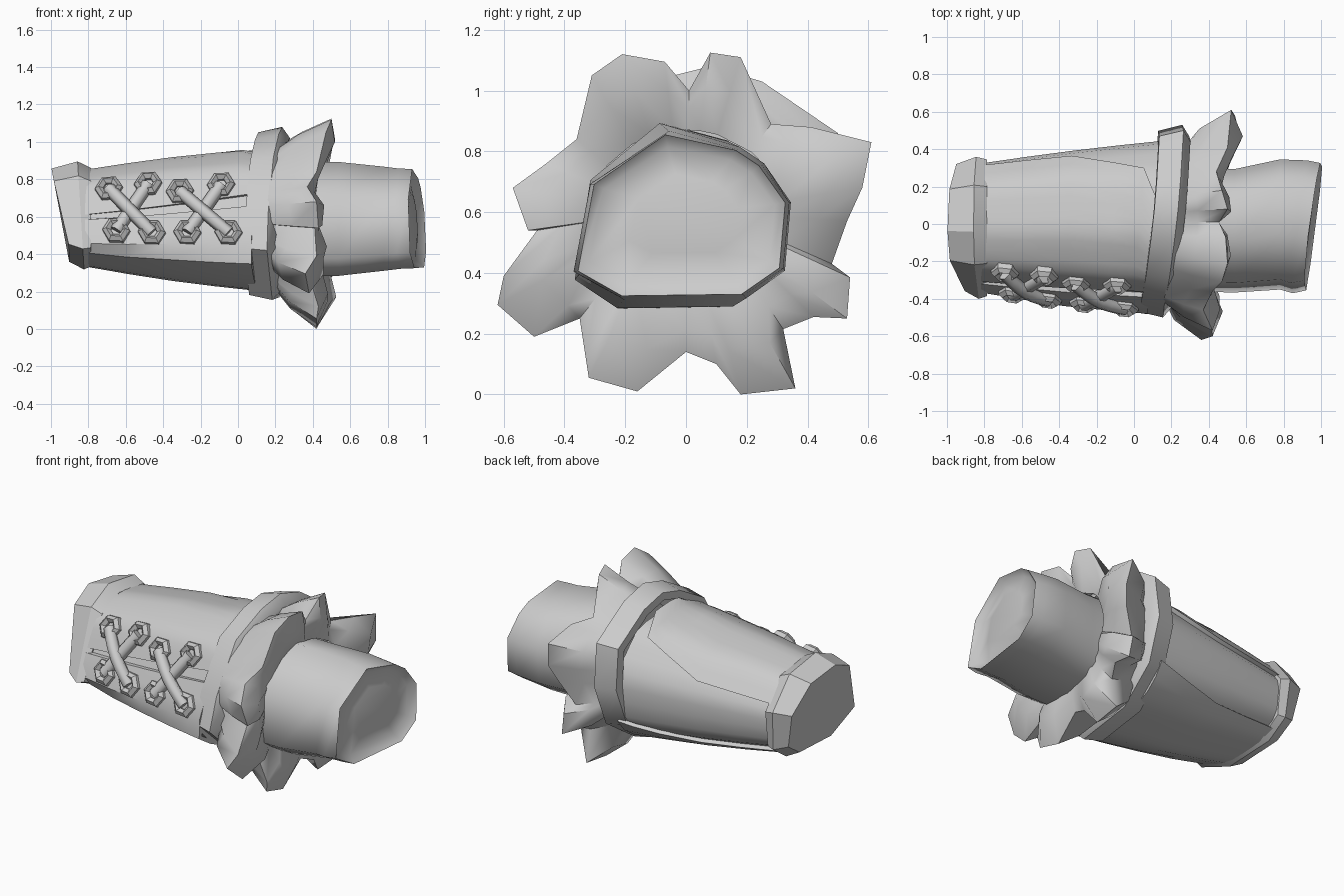
import bpy, math
from mathutils import Vector

if "Cube" in bpy.data.objects:
    bpy.data.objects.remove(bpy.data.objects["Cube"])

mat = bpy.data.materials.new("plain_grey")
mat.diffuse_color = (0.6, 0.6, 0.6, 1)
mat.use_nodes = True
mat.node_tree.nodes["Principled BSDF"].inputs["Base Color"].default_value = mat.diffuse_color


def make(name, verts, faces, angle=35):
    me = bpy.data.meshes.new(name)
    me.from_pydata([tuple(v) for v in verts], [], faces)
    me.materials.append(mat)
    ob = bpy.data.objects.new(name, me)
    bpy.context.collection.objects.link(ob)
    bpy.context.view_layer.objects.active = ob
    ob.select_set(True)
    bpy.ops.object.mode_set(mode='EDIT')
    bpy.ops.mesh.select_all(action='SELECT')
    bpy.ops.mesh.normals_make_consistent(inside=False)
    bpy.ops.object.mode_set(mode='OBJECT')
    bpy.ops.object.shade_smooth_by_angle(angle=math.radians(angle))
    ob.select_set(False)
    return ob


def loft(name, rings, caps=(False, False), loop=False, angle=35):
    """Skin a list of closed rings with equal point counts."""
    n, m = len(rings[0]), len(rings)
    verts = [p for r in rings for p in r]
    faces = []
    for i in range(m if loop else m - 1):
        for j in range(n):
            k, a, b = (j + 1) % n, i * n, ((i + 1) % m) * n
            faces.append((a + j, a + k, b + k, b + j))
    if caps[0]:
        faces.append(tuple(range(n)))
    if caps[1]:
        faces.append(tuple(range((m - 1) * n, m * n)))
    return make(name, verts, faces, angle)


def ring(poly, sy, xf, sz=None, up=0.0, dy=0.0):
    """Scale a (y, z) outline about the arm axis and place it at x = xf(y, z)."""
    out = []
    for y, z in poly:
        y, z = y * sy + dy, 0.6 + (z - 0.6) * (sz or sy) + up
        out.append((xf(y, z), y, z))
    return out


# Cross-sections of the wrist and of the sleeve with its end cuff
WRIST = [(-0.07, 0.85), (0.17, 0.80), (0.25, 0.75), (0.34, 0.63), (0.32, 0.42),
         (0.19, 0.335), (-0.22, 0.33), (-0.37, 0.41), (-0.315, 0.69)]
SLEEVE = [(-0.04, 0.855), (0.2, 0.82), (0.345, 0.65), (0.32, 0.43),
          (0.19, 0.345), (-0.14, 0.33), (-0.385, 0.43), (-0.21, 0.785)]


def radius(a):
    """Distance from the axis to the sleeve outline in direction a."""
    dy, dz = math.cos(a), math.sin(a)
    for (y0, z0), (y1, z1) in zip(SLEEVE, SLEEVE[1:] + SLEEVE[:1]):
        z0, z1 = z0 - 0.6, z1 - 0.6
        ey, ez = y1 - y0, z1 - z0
        det = ey * dz - ez * dy
        if abs(det) < 1e-9:
            continue
        s = (z0 * dy - y0 * dz) / det
        r = (y0 + s * ey) * dy + (z0 + s * ez) * dz
        if -1e-6 <= s <= 1 + 1e-6 and r > 0:
            return r
    return 0.3


# Sleeve surface: t runs along the arm, a runs around it
def surf(t, a, off=0.0):
    r = sum(radius(a + d) for d in (-0.1, 0, 0.1)) / 3
    bulge = 0.02 * math.sin(math.pi * t)
    y = ((0.95 + 0.36 * t + bulge) * r + off) * math.cos(a)
    z = 0.6 - 0.005 * t + ((0.90 + 0.47 * t + 2 * bulge) * r + off) * math.sin(a)
    return Vector((-0.82 + 0.94 * t + 0.1 * y * t, y, z))


loft("under_sleeve", [[surf(i / 4, math.tau * j / 32) for j in range(32)] for i in range(5)],
     (True, True))


# Wrapped leather panels, leaving a laced slit in front and a gap behind
def lerp(keys, t):
    for (t0, v0), (t1, v1) in zip(keys, keys[1:]):
        if t <= t1:
            return v0 + (v1 - v0) * (t - t0) / (t1 - t0)
    return keys[-1][1]


def panel(name, start, end):
    ts, n = (0, 0.25, 0.5, 0.75, 0.9, 1.0), 14
    verts = [surf(t, math.radians(lerp(start, t) + (lerp(end, t) - lerp(start, t)) * j / n), off)
             for off in (0.0, 0.025) for t in ts for j in range(n + 1)]
    w, h = n + 1, len(ts)
    o = w * h
    faces = []
    for i in range(h - 1):
        for j in range(n):
            q = (i * w + j, i * w + j + 1, (i + 1) * w + j + 1, (i + 1) * w + j)
            faces += [q, tuple(v + o for v in reversed(q))]
        for j in (0, n):
            faces.append((i * w + j, (i + 1) * w + j, (i + 1) * w + j + o, i * w + j + o))
    for i in (0, h - 1):
        for j in range(n):
            a = i * w + j
            faces.append((a, a + 1, a + 1 + o, a + o))
    make(name, verts, faces)


panel("upper_panel", [(0, 178), (1, 161)], [(0, 18), (0.5, 20), (0.9, 42), (1, 72)])
panel("lower_panel", [(0, 183), (1, 171)], [(0, 318), (0.5, 322), (1, 335)])


# Closed end cuff
def end_x(y, z):
    return -1.0 + 0.2 * max(0, 0.8 - z) + 0.07 * abs(y)


loft("end_cuff", [ring(SLEEVE, 0.93, end_x, 0.95, 0.015),
                  ring(SLEEVE, 1.04, lambda y, z: -0.84 + 0.06 * (0.6 - z), 1.10, 0.015),
                  ring(SLEEVE, 1.0, lambda y, z: -0.785, 1.0, 0.005),
                  ring(SLEEVE, 0.9, lambda y, z: -0.785)], (True, True), angle=30)

# Wide band at the large end of the sleeve
BAND = [(0.08, 1.08), (0.25, 1.03), (0.5, 0.86), (0.53, 0.6), (0.43, 0.34), (0.18, 0.17),
        (-0.22, 0.155), (-0.50, 0.42), (-0.44, 0.62), (-0.29, 0.92), (-0.08, 1.04)]


def band_x(x0):
    return lambda y, z: x0 + 0.1 * y + 0.06 * max(0, z - 0.7)


loft("wide_band", [ring(BAND, s, band_x(x)) for s, x in
                   ((0.84, 0.08), (0.94, 0.08), (1.0, 0.205), (0.88, 0.25), (0.80, 0.25))],
     loop=True, angle=42)

# Leafy ruffle: outline points (y, z, x), eight petals
TIPS = [(-0.36, 0.84, .42), (-0.31, 1.05, .47), (-0.21, 1.12, .50), (-0.07, 1.095, .49),
        (0.01, 1.0, .455), (0.08, 1.125, .50), (0.18, 1.11, .47), (0.28, 0.89, .44),
        (0.41, 0.88, .50), (0.61, 0.83, .52), (0.58, 0.68, .54), (0.53, 0.57, .50),
        (0.48, 0.43, .42), (0.54, 0.385, .46), (0.53, 0.25, .48), (0.42, 0.255, .49),
        (0.32, 0.215, .43), (0.36, 0.02, .43), (0.18, 0.0, .42), (0.10, 0.10, .45),
        (0.0, 0.14, .43), (-0.16, 0.01, .42), (-0.32, 0.055, .42), (-0.33, 0.12, .43),
        (-0.35, 0.25, .39), (-0.5, 0.19, .38), (-0.62, 0.295, .36), (-0.6, 0.39, .42),
        (-0.49, 0.54, .41), (-0.52, 0.54, .43), (-0.57, 0.68, .42), (-0.46, 0.76, .37)]


def ruffle_ring(ry, rz, x):
    out = []
    for y, z, _ in TIPS:
        a = math.atan2(z - 0.58, y)
        out.append((x + 0.08 * y, ry * math.cos(a), 0.59 + rz * math.sin(a)))
    return out


def blend(p, q, f, k):
    """Mix two rings and push the far-reaching petals along the arm by k."""
    out = []
    for a, b, (y, z, _) in zip(p, q, TIPS):
        reach = max(0, math.hypot(y, z - 0.58) - 0.42)
        out.append(Vector(a).lerp(Vector(b), f) + Vector((k * reach, 0, 0)))
    return out


outer = ruffle_ring(0.42, 0.38, 0.2)
tips = [(x, y, z) for y, z, x in TIPS]
inner = ruffle_ring(0.32, 0.28, 0.45)
loft("leaf_ruffle", [outer, blend(outer, tips, 0.55, -0.2), tips,
                     blend(tips, inner, 0.45, 0.3), inner], angle=50)


# Wrist tube with slanted rim around a gently domed end
def rim(dx):
    return lambda y, z: 0.955 + dx + 0.13 * y + 0.06 * (0.6 - z)


loft("wrist_tube", [ring(WRIST, 0.92, lambda y, z: 0.25, 1.18, 0, -0.02),
                    ring(WRIST, 0.93, lambda y, z: 0.54, 1.17, 0, -0.022),
                    ring(WRIST, 0.98, lambda y, z: 0.78, 1.07, 0, 0.012), ring(WRIST, 1.0, rim(-0.07), 1.03),
                    ring(WRIST, 0.96, rim(0.0), 1.02), ring(WRIST, 0.86, rim(-0.04)),
                    ring(WRIST, 0.5, rim(-0.02))], (True, True), angle=80)


# Lacing: hexagonal eyelets and crossed cords lying on the panels
def on_sleeve(x, z, off):
    t, a = (x + 0.82) / 0.94, math.pi
    for _ in range(6):
        lo, hi = math.radians(110), math.radians(215)
        for _ in range(20):
            a = (lo + hi) / 2
            if surf(t, a, off).z > z:
                lo = a
            else:
                hi = a
        t += (x - surf(t, a, off).x) / 0.94
    return surf(t, a, off), a, t


def eyelet(name, x, z):
    p, a, t = on_sleeve(x, z, 0.025)
    v = (surf(t, a + 0.15) - surf(t, a - 0.15)).normalized()
    u = (surf(t + 0.05, a) - surf(t - 0.05, a)).normalized()
    nrm = u.cross(v).normalized()
    if nrm.y > 0:
        nrm.negate()
    rings = []
    for r, h in ((0.078, -0.02), (0.074, 0.015), (0.052, 0.035), (0.03, 0.015), (0.03, -0.02)):
        rings.append([p + (u * math.cos(k * math.pi / 3) + v * math.sin(k * math.pi / 3)) * r + nrm * h
                      for k in range(6)])
    loft(name, rings, loop=True, angle=30)


def cord(name, a, b, lift):
    pts = []
    for i in range(7):
        f = i / 6
        pts.append(on_sleeve(a[0] + (b[0] - a[0]) * f, a[1] + (b[1] - a[1]) * f,
                             0.035 + lift * math.sin(math.pi * f))[0])
    rings = []
    for i, p in enumerate(pts):
        d = (pts[min(i + 1, 6)] - pts[max(i - 1, 0)]).normalized()
        u = d.cross(Vector((0, -1, 0))).normalized()
        v = d.cross(u)
        rings.append([p + (u * math.cos(k * math.pi / 3) + v * math.sin(k * math.pi / 3)) * 0.036
                      for k in range(6)])
    loft(name, rings, (True, True), angle=65)


for i, pts in enumerate([((-.69, .75), (-.48, .775), (-.65, .525), (-.46, .515)),
                         ((-.31, .735), (-.09, .77), (-.27, .515), (-.05, .515))]):
    for j, p in enumerate(pts):
        eyelet(f"eyelet_{i}_{j}", *p)
    cord(f"top_cord_{i}", pts[0], pts[3], 0.025)
    cord(f"under_cord_{i}", pts[1], pts[2], 0.0)
